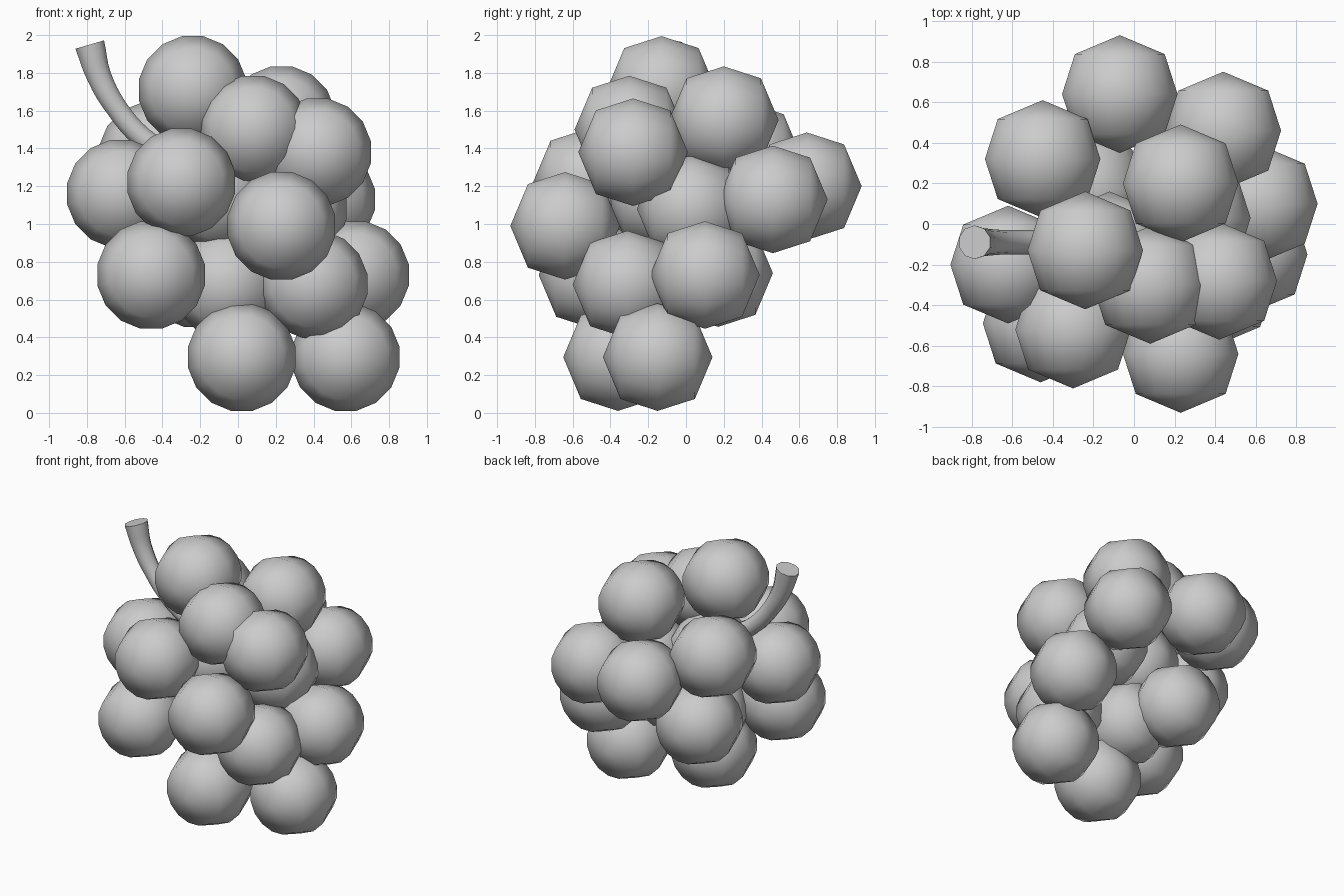
import bpy, bmesh, math
from mathutils import Matrix

if "Cube" in bpy.data.objects:
    bpy.data.objects.remove(bpy.data.objects["Cube"])

R = 0.29

# Grape centres, from the top of the bunch down
CENTRES = [
    (-0.24, -0.13, 1.71), (0.08, -0.30, 1.50), (0.42, -0.28, 1.38),
    (0.23, 0.20, 1.55), (-0.45, 0.32, 1.36), (-0.30, -0.52, 1.22),
    (-0.62, -0.20, 1.16), (-0.07, 0.64, 1.20), (0.44, 0.46, 1.13),
    (0.29, 0.03, 1.08), (-0.12, -0.13, 1.15), (0.23, -0.64, 0.99),
    (-0.46, -0.49, 0.73), (0.40, -0.31, 0.68), (0.62, 0.10, 0.73),
    (-0.23, 0.17, 0.74), (-0.06, -0.16, 0.68), (0.02, -0.36, 0.295),
    (0.57, -0.15, 0.295),
]

# Shared low-poly grape: poles along y, octagonal from the side
mesh = bpy.data.meshes.new("grape")
bm = bmesh.new()
bmesh.ops.create_uvsphere(bm, u_segments=16, v_segments=4, radius=R)
bmesh.ops.rotate(bm, verts=bm.verts, cent=(0, 0, 0),
                 matrix=Matrix.Rotation(math.pi / 16, 3, 'Z'))
bmesh.ops.rotate(bm, verts=bm.verts, cent=(0, 0, 0),
                 matrix=Matrix.Rotation(math.pi / 2, 3, 'X'))
for v in bm.verts:
    if 0.1 < abs(v.co.y) < 0.25:      # fuller intermediate rings
        v.co.x *= 1.10
        v.co.z *= 1.10
        v.co.y *= 0.96
for f in bm.faces:
    f.smooth = True
bm.to_mesh(mesh)
bm.free()

for i, c in enumerate(CENTRES):
    grape = bpy.data.objects.new(f"grape_{i + 1}", mesh)
    grape.location = c
    bpy.context.collection.objects.link(grape)

# Curved stem, flaring at the cut end
PATH = [(-0.785, 1.95, 0.083), (-0.735, 1.78, 0.068), (-0.64, 1.61, 0.060),
        (-0.51, 1.46, 0.060), (-0.32, 1.33, 0.065), (-0.12, 1.20, 0.065)]
curve = bpy.data.curves.new("stem", 'CURVE')
curve.dimensions = '3D'
curve.bevel_depth = 1.0
curve.bevel_resolution = 3
curve.resolution_u = 4
curve.use_fill_caps = True
spline = curve.splines.new('BEZIER')
spline.bezier_points.add(len(PATH) - 1)
for p, (x, z, r) in zip(spline.bezier_points, PATH):
    p.co = (x, -0.09, z)
    p.radius = r
    p.handle_left_type = p.handle_right_type = 'AUTO'
stem = bpy.data.objects.new("stem", curve)
bpy.context.collection.objects.link(stem)

# Convert the stem to a mesh so its cap edge stays sharp
bpy.context.view_layer.objects.active = stem
stem.select_set(True)
bpy.ops.object.convert(target='MESH')
bpy.ops.object.shade_smooth_by_angle(angle=math.radians(40))
